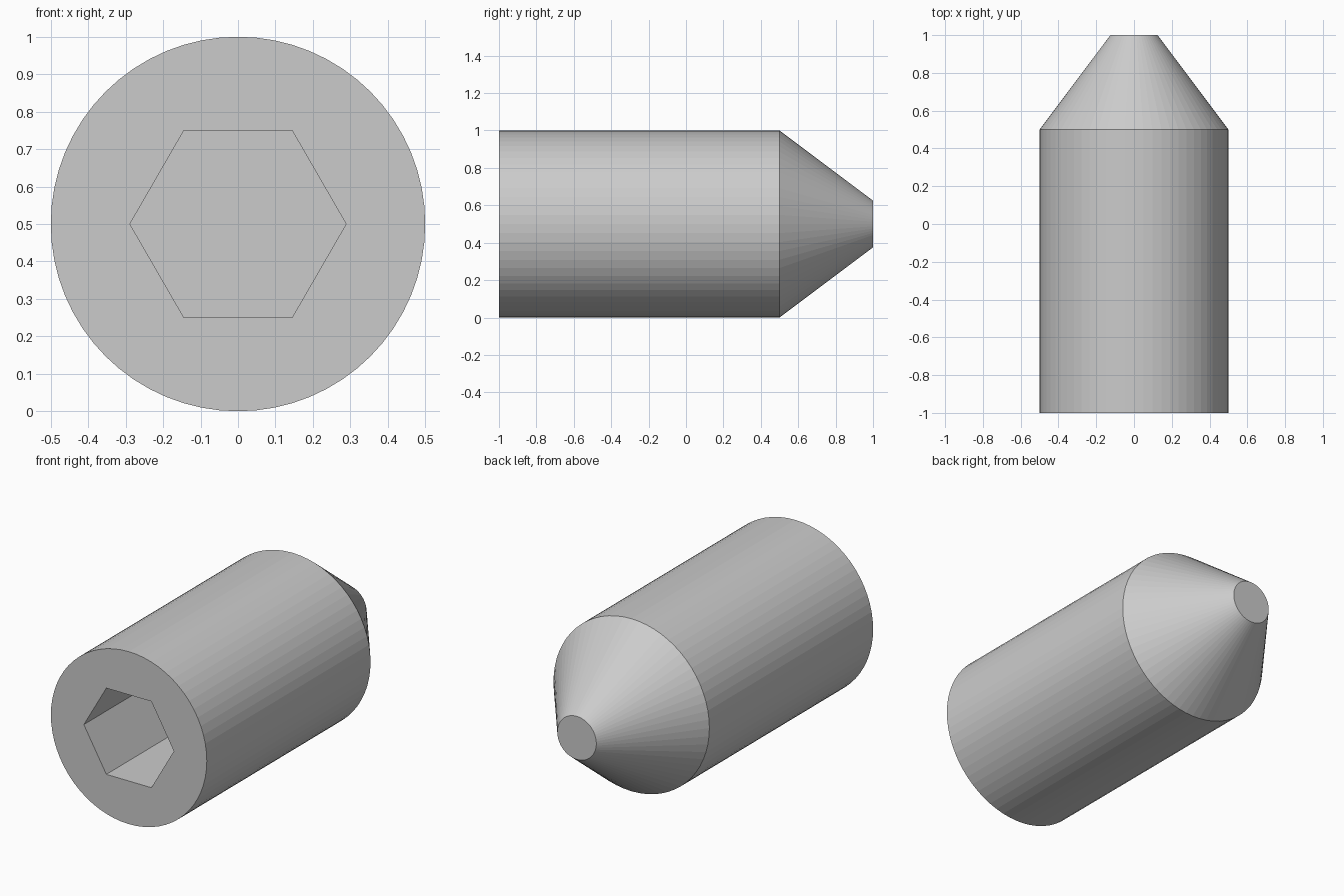
import bpy, bmesh
from math import cos, sin, pi

if "Cube" in bpy.data.objects:
    bpy.data.objects.remove(bpy.data.objects["Cube"])

AXIS_Z = 0.5  # height of the screw axis


def lathe(name, profile, sides):
    """Closed solid along y from (y, radius) stations."""
    bm = bmesh.new()
    rings = []
    for y, r in profile:
        rings.append([bm.verts.new((r * cos(2 * pi * i / sides), y,
                                    AXIS_Z + r * sin(2 * pi * i / sides)))
                      for i in range(sides)])
    for a, b in zip(rings, rings[1:]):
        for i in range(sides):
            j = (i + 1) % sides
            bm.faces.new((a[i], a[j], b[j], b[i]))
    bm.faces.new(rings[0])
    bm.faces.new(rings[-1])
    bmesh.ops.recalc_face_normals(bm, faces=bm.faces)
    mesh = bpy.data.meshes.new(name)
    bm.to_mesh(mesh)
    bm.free()
    obj = bpy.data.objects.new(name, mesh)
    bpy.context.collection.objects.link(obj)
    return obj


# Cylindrical body with a truncated cone point
body = lathe("set_screw_body", [(-1, 0.5), (0.5, 0.5), (1, 0.125)], 64)

# Hexagonal drive socket, 0.5 across flats, cut into the front end
socket = lathe("hex_socket_cutter", [(-1.1, 0.5 / 3 ** 0.5), (-0.38, 0.5 / 3 ** 0.5)], 6)
socket.hide_render = True
socket.display_type = 'WIRE'

cut = body.modifiers.new("hex_socket", 'BOOLEAN')
cut.operation = 'DIFFERENCE'
cut.solver = 'EXACT'
cut.object = socket
